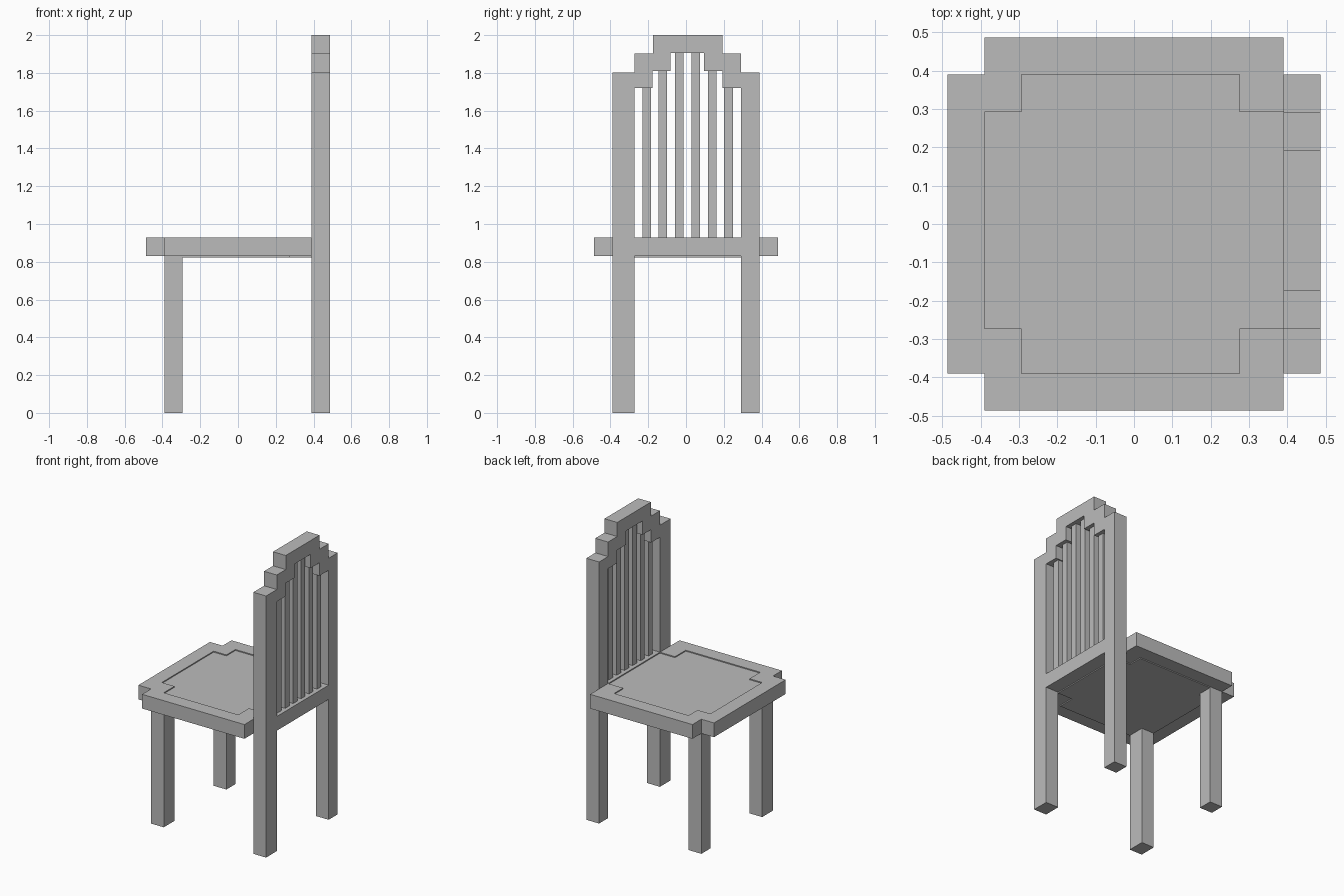
import bpy
import bmesh
from mathutils import Vector

cube = bpy.data.objects.get("Cube")
if cube:
    bpy.data.objects.remove(cube, do_unlink=True)

GREY = (0.5, 0.5, 0.5, 1)
mat = bpy.data.materials.new("plain grey")
mat.use_nodes = True
mat.diffuse_color = GREY
mat.node_tree.nodes["Principled BSDF"].inputs["Base Color"].default_value = GREY


def prism(name, outline, axis, low, high):
    """Extrude a flat outline along x (outline in y, z) or z (outline in x, y)."""
    bm = bmesh.new()
    place = (lambda a, b: (low, a, b)) if axis == "x" else (lambda a, b: (a, b, low))
    face = bm.faces.new([bm.verts.new(place(a, b)) for a, b in outline])
    shift = Vector((high - low, 0, 0) if axis == "x" else (0, 0, high - low))
    out = bmesh.ops.extrude_face_region(bm, geom=[face], use_keep_orig=True)
    bmesh.ops.translate(bm, vec=shift, verts=[v for v in out["geom"] if isinstance(v, bmesh.types.BMVert)])
    bmesh.ops.recalc_face_normals(bm, faces=bm.faces[:])
    mesh = bpy.data.meshes.new(name)
    bm.to_mesh(mesh)
    bm.free()
    mesh.materials.append(mat)
    obj = bpy.data.objects.new(name, mesh)
    bpy.context.collection.objects.link(obj)
    return obj


def box(name, x, y, z):
    return prism(name, [(x[0], y[0]), (x[1], y[0]), (x[1], y[1]), (x[0], y[1])], "z", *z)


EDGE, INNER = 0.487, 0.39        # outer reach and leg line
Y0, Y1 = -0.273, 0.292           # inner sides of the legs
X0, X1 = -0.293, 0.275           # panel notches along x
SEAT = (0.83, 0.928)

# Seat panel with notched corners, sunk slightly into its border
panel = [(INNER, Y0), (X1, Y0), (X1, -INNER), (X0, -INNER), (X0, Y0), (-INNER, Y0),
         (-INNER, Y1), (X0, Y1), (X0, INNER), (X1, INNER), (X1, Y1), (INNER, Y1)]
prism("seat_panel", panel, "z", SEAT[0] - 0.007, SEAT[1] - 0.007)

# Seat border wraps three sides and is open toward the backrest
border = [(INNER, EDGE), (-INNER, EDGE), (-INNER, INNER), (-EDGE, INNER),
          (-EDGE, -INNER), (-INNER, -INNER), (-INNER, -EDGE), (INNER, -EDGE)]
prism("seat_border", border + panel, "z", *SEAT)

# Free-standing legs
box("right_leg", (-INNER, X0), (-INNER, Y0), (0, SEAT[0]))
box("left_leg", (-INNER, X0), (Y1, INNER), (0, SEAT[0]))

# Backrest frame: both posts and the stepped crest in one outline
outer = [(-INNER, 0), (-INNER, 1.803), (Y0, 1.803), (Y0, 1.903), (-0.175, 1.903), (-0.175, 2),
         (0.192, 2), (0.192, 1.903), (Y1, 1.903), (Y1, 1.803), (INNER, 1.803), (INNER, 0)]
inner = [(Y1, 0), (Y1, 1.72), (0.192, 1.72), (0.192, 1.81), (0.095, 1.81), (0.095, 1.905),
         (-0.082, 1.905), (-0.082, 1.81), (-0.178, 1.81), (-0.178, 1.72), (Y0, 1.72), (Y0, 0)]
prism("backrest_frame", outer + inner, "x", INNER, EDGE)
box("backrest_rail", (INNER, EDGE), (Y0, Y1), SEAT)

# Slats, each rising to the crest step above it
for i, top in enumerate((1.72, 1.81, 1.905, 1.905, 1.81, 1.72)):
    y = -0.209 + i * 0.0868
    box(f"slat_{i + 1}", (0.416, 0.461), (y - 0.0225, y + 0.0225), (SEAT[1], top))
